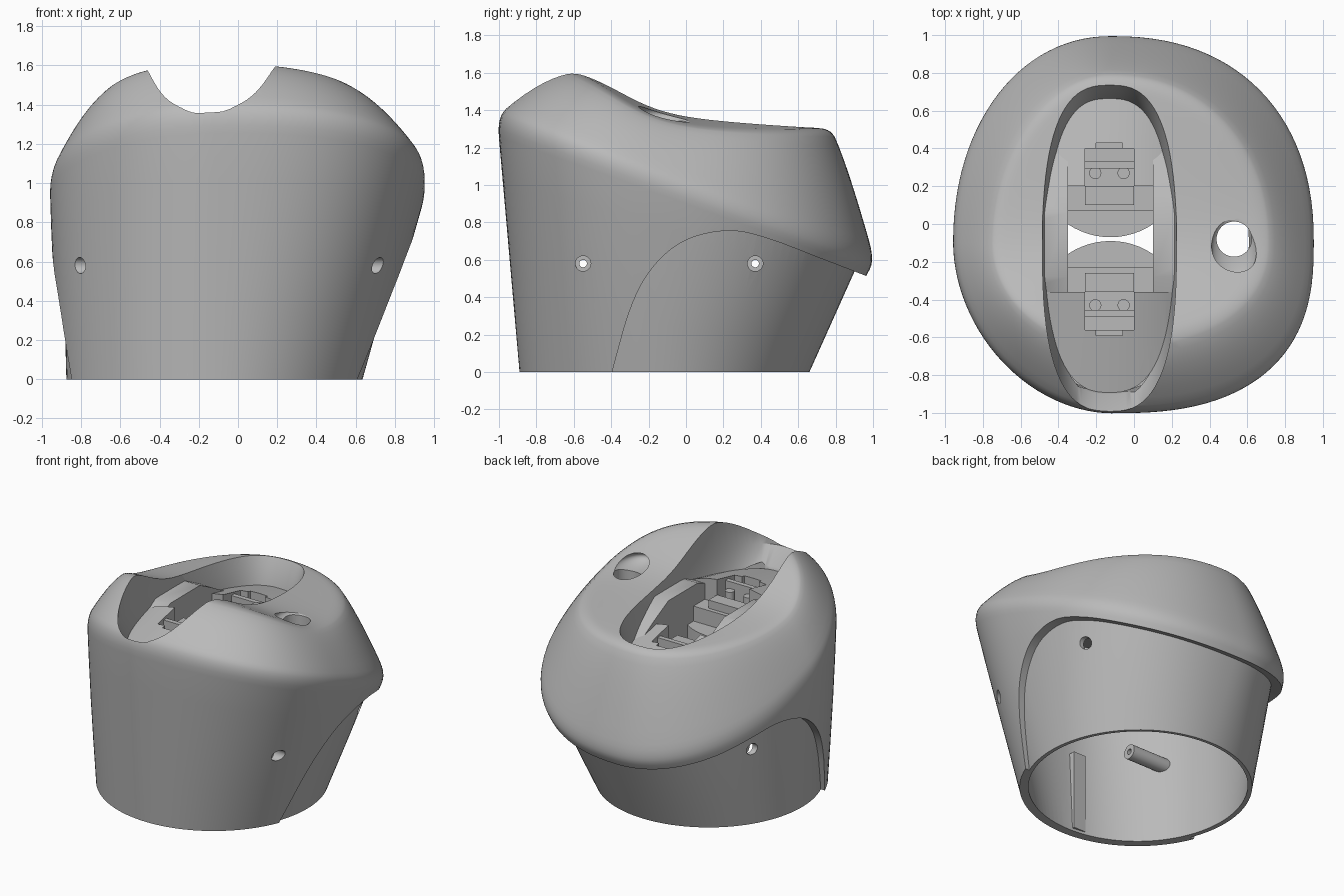
import bpy, bmesh, math
from mathutils import Vector, Matrix

if "Cube" in bpy.data.objects:
    bpy.data.objects.remove(bpy.data.objects["Cube"], do_unlink=True)

grey = bpy.data.materials.new("plain grey")
grey.use_nodes = True
grey.diffuse_color = (0.49, 0.49, 0.49, 1)
grey.node_tree.nodes["Principled BSDF"].inputs["Base Color"].default_value = (0.49, 0.49, 0.49, 1)

CX, CY, SEG = -0.12, -0.1, 112
MID_Y = -0.08  # mirror line of the mechanism


# ---------- helpers ----------
def finish(bm, name):
    bmesh.ops.recalc_face_normals(bm, faces=bm.faces)
    mesh = bpy.data.meshes.new(name)
    bm.to_mesh(mesh)
    bm.free()
    mesh.materials.append(grey)
    ob = bpy.data.objects.new(name, mesh)
    bpy.context.collection.objects.link(ob)
    return ob


def loft(name, rings):
    bm = bmesh.new()
    rows = [[bm.verts.new(p) for p in r] for r in rings]
    for a, b in zip(rows, rows[1:]):
        for i in range(len(a)):
            j = (i + 1) % len(a)
            bm.faces.new((a[i], a[j], b[j], b[i]))
    bm.faces.new(rows[0])
    bm.faces.new(rows[-1])
    return finish(bm, name)


def prism(name, outline, x0, x1):
    return loft(name, [[(x, y, z) for y, z in outline] for x in (x0, x1)])


def box(name, x0, x1, y0, y1, z0, z1):
    return prism(name, [(y0, z0), (y1, z0), (y1, z1), (y0, z1)], x0, x1)


def cylinder(name, centre, radius, length, axis="Z", sides=40):
    turn = Matrix.Rotation(math.pi / 2, 4, axis) if axis != "Z" else Matrix()
    bm = bmesh.new()
    bmesh.ops.create_cone(bm, cap_ends=True, segments=sides, radius1=radius, radius2=radius,
                          depth=length, matrix=Matrix.Translation(centre) @ turn)
    return finish(bm, name)


def combine(ob, other, how="DIFFERENCE", keep=False):
    mod = ob.modifiers.new("cut", "BOOLEAN")
    mod.operation, mod.object, mod.solver = how, other, "EXACT"
    dg = bpy.context.evaluated_depsgraph_get()
    ob_mesh = bpy.data.meshes.new_from_object(ob.evaluated_get(dg))
    ob.modifiers.clear()
    ob.data = ob_mesh
    if not keep:
        bpy.data.objects.remove(other, do_unlink=True)


def oval(xm, xp, yf, yr, corners=(1, 1, 1, 1)):
    """Oval with four radii; lower corner powers make squarer quarters, counted from +x +y."""
    pts = []
    for i in range(SEG):
        a = 2 * math.pi * i / SEG
        c, s = math.cos(a), math.sin(a)
        rx, ry, e = (xp if c > 0 else xm), (yr if s > 0 else yf), corners[4 * i // SEG]
        pts.append((CX + rx * math.copysign(abs(c) ** e, c), CY + ry * math.copysign(abs(s) ** e, s)))
    return pts


def round_ring(rings, i):
    """Swap ring i for a soft bend between its neighbours."""
    bend = []
    for t in (0.2, 0.35, 0.5, 0.65, 0.8):
        w = ((1 - t) ** 2, 2 * t * (1 - t), t * t)
        bend.append([sum((Vector(p) * k for p, k in zip(col, w)), Vector())
                     for col in zip(*rings[i - 1:i + 2])])
    rings[i:i + 1] = bend


def smooth_path(pts, steps=6):
    out = []
    for i in range(len(pts) - 1):
        p = [Vector(pts[min(max(k, 0), len(pts) - 1)]) for k in range(i - 1, i + 3)]
        for k in range(steps):
            t = k / steps
            out.append(0.5 * (2 * p[1] + (p[2] - p[0]) * t + (2 * p[0] - 5 * p[1] + 4 * p[2] - p[3]) * t * t
                              + (3 * p[1] - p[0] - 3 * p[2] + p[3]) * t ** 3))
    return out + [Vector(pts[-1])]


# ---------- body outline ----------
def ridge_z(y):
    return 0.98 - 0.38 * y


def top_z(x, y):
    return 1.363 - 0.08 * y + 0.113 * (1 - math.tanh((y + 0.35) / 0.25)) - 0.08 * (x - CX) ** 2


def wall_rings(low, high, drop=0.0, start=0.0):
    """Rings from the foot to the ridge, inset by low at the foot and high at the ridge."""
    foot = oval(0.785 - low, 0.785 - low, 0.79 - low, 0.79 - low)
    rim = oval(0.84 - high, 1.085 - high, 0.91 - high, 1.108 - high, (0.88, 0.95, 1.06, 0.77))
    rings = []
    for t in (0, 0.25, 0.5, 0.75, 0.92, 1):
        bulge = 1 + 0.01 * math.sin(math.pi * t)
        rings.append([(CX + (a[0] + (b[0] - a[0]) * t - CX) * bulge, a[1] + (b[1] - a[1]) * t,
                       start + (ridge_z(b[1]) - drop - start) * t) for a, b in zip(foot, rim)])
    return rings


outer = wall_rings(0, 0)
rim, crest = outer[-1], oval(0.61, 0.81, 0.52, 0.87, (0.95, 1, 1, 0.92))
for t in (0.12, 0.22, 0.35, 0.48, 0.6, 0.7, 0.8, 0.9, 1):
    ring = []
    for i, (a, b) in enumerate(zip(rim, crest)):
        steep = 1.39 - 0.16 * math.sin(2 * math.pi * i / SEG)
        v = 1 - (1 - t) ** steep
        ring.append((a[0] + (b[0] - a[0]) * t, a[1] + (b[1] - a[1]) * t, a[2] + (top_z(*b) - a[2]) * v))
    outer.append(ring)
for s in (0.92, 0.84, 0.76, 0.68, 0.6, 0.5, 0.4, 0.3, 0.2, 0.1):
    ring = [(CX + (x - CX) * s, CY + (y - CY) * s) for x, y in crest]
    outer.append([(x, y, top_z(x, y)) for x, y in ring])
round_ring(outer, 14)  # crest
round_ring(outer, 5)   # ridge
body = loft("housing", outer)

# lip: the hood is cut away over the rear skirt
lip = smooth_path([(1.25, 0.4), (0.96, 0.515), (0.7, 0.615), (0.45, 0.71), (0.25, 0.755), (0.05, 0.725),
                   (-0.1, 0.64), (-0.22, 0.5), (-0.3, 0.33), (-0.36, 0.13), (-0.42, -0.1)])
combine(body, prism("lip_cutter", [tuple(p) for p in lip] + [(1.25, -0.1)], -1.3, 1.3))
combine(body, loft("skirt", wall_rings(0.03, 0.08, 0.03)), "UNION")
combine(body, loft("cavity", wall_rings(0.065, 0.12, 0.06, -0.03)))


# ---------- top slot ----------
def slot_ring(z, inset):
    pts = []
    for i in range(80):
        a = 2 * math.pi * i / 80
        c, s = math.cos(a), math.sin(a)
        reach = 0.865 - inset if s > 0 else 0.892 - inset * 1.5
        pts.append((-0.13 + (0.355 - inset * 0.4) * math.copysign(abs(c) ** 0.74, c),
                    CY + reach * math.copysign(abs(s) ** 0.74, s), z))
    return pts


slot = loft("slot_cutter", [slot_ring(0.5, 0.2), slot_ring(1.12, 0.1), slot_ring(1.24, 0.06),
                            slot_ring(1.36, 0), slot_ring(1.9, 0)])
slot.hide_render = True
combine(body, slot, keep=True)

# dished hole beside the slot
bm = bmesh.new()
bmesh.ops.create_uvsphere(bm, u_segments=40, v_segments=24, radius=1,
                          matrix=Matrix.Translation((0.53, -0.13, 1.375)) @ Matrix.Diagonal((0.12, 0.19, 0.06, 1)))
combine(body, finish(bm, "dish_cutter"))
combine(body, cylinder("hole_cutter", (0.53, -0.08, 1.3), 0.093, 1.2))

# screw holes and their inner bosses
for y in (-0.55, 0.37):
    combine(body, cylinder("drill", (0, y, 0.58), 0.041, 3, "Y"))
    for name, x0, x1 in (("right_boss", -0.74, -0.42), ("left_boss", 0.18, 0.65)):
        boss = cylinder(name, ((x0 + x1) / 2, y, 0.58), 0.052, x1 - x0, "Y")
        combine(boss, cylinder("bore", (0, y, 0.58), 0.02, 3, "Y"))

# guide rib on the inner front wall
box("guide_rib", -0.26, -0.16, -0.88, -0.81, 0.02, 0.6)

# ---------- mechanism in the slot ----------
cheek = [(-0.62, 0.95), (-0.62, 1.17), (-0.28, 1.31), (0.06, 1.31), (0.2, 1.24), (0.45, 1.1), (0.45, 0.8)]
for name, x0, x1 in (("right_cheek", -0.6, -0.35), ("left_cheek", 0.1, 0.4)):
    part = prism(name, cheek, x0, x1)
    combine(part, slot, "INTERSECT", keep=True)

for end, side, dz in (("front", -1, 0.0), ("rear", 1, -0.12)):
    def at(d):
        return MID_Y + side * d

    def span(name, x0, x1, d0, d1, z0, z1):
        return box(name, x0, x1, min(at(d0), at(d1)), max(at(d0), at(d1)), z0 + dz, z1 + dz)

    # sloping rounded saddle, trimmed to the slot
    rings = []
    for d, top in ((0.28, 1.34), (0.55, 1.28), (0.95, 1.19)):
        arc = [(-0.13 + 0.42 * math.cos(math.pi * k / 24), at(d), dz + top - 0.16 + 0.16 * math.sin(math.pi * k / 24))
               for k in range(25)]
        rings.append(arc + [(-0.55, at(d), dz + 0.95), (0.29, at(d), dz + 0.95)])
    saddle = loft(end + "_saddle", rings)
    combine(saddle, slot, "INTERSECT", keep=True)
    combine(saddle, span("pocket", -0.26, 0.0, 0.2, 0.48, 1.16, 1.6))
    combine(saddle, span("pocket_notch", -0.2, -0.06, 0.4, 0.51, 1.2, 1.6))

    # latch bar, pins, bridge and lower disc
    span(end + "_latch_bar", -0.26, 0.0, 0.375, 0.41, 1.14, 1.29)
    for x in (-0.205, -0.055):
        cylinder(end + "_latch_pin", (x, at(0.35), 1.18 + dz), 0.032, 0.12, sides=24)
    span(end + "_bridge", -0.36, 0.11, 0.15, 0.29, 1.0, 1.16)
    span(end + "_bridge_pad", -0.26, 0.0, 0.18, 0.28, 1.1, 1.22)
    cylinder(end + "_disc", (-0.125, at(0.41), 1.0 + dz), 0.4, 0.1, sides=64)

bpy.data.objects.remove(slot, do_unlink=True)

# ---------- smooth shading with crisp edges ----------
bpy.ops.object.select_all(action="DESELECT")
for ob in bpy.context.scene.objects:
    if ob.type == "MESH" and grey.name in ob.data.materials:
        ob.select_set(True)
        bpy.context.view_layer.objects.active = ob
bpy.ops.object.shade_smooth_by_angle(angle=math.radians(32))
